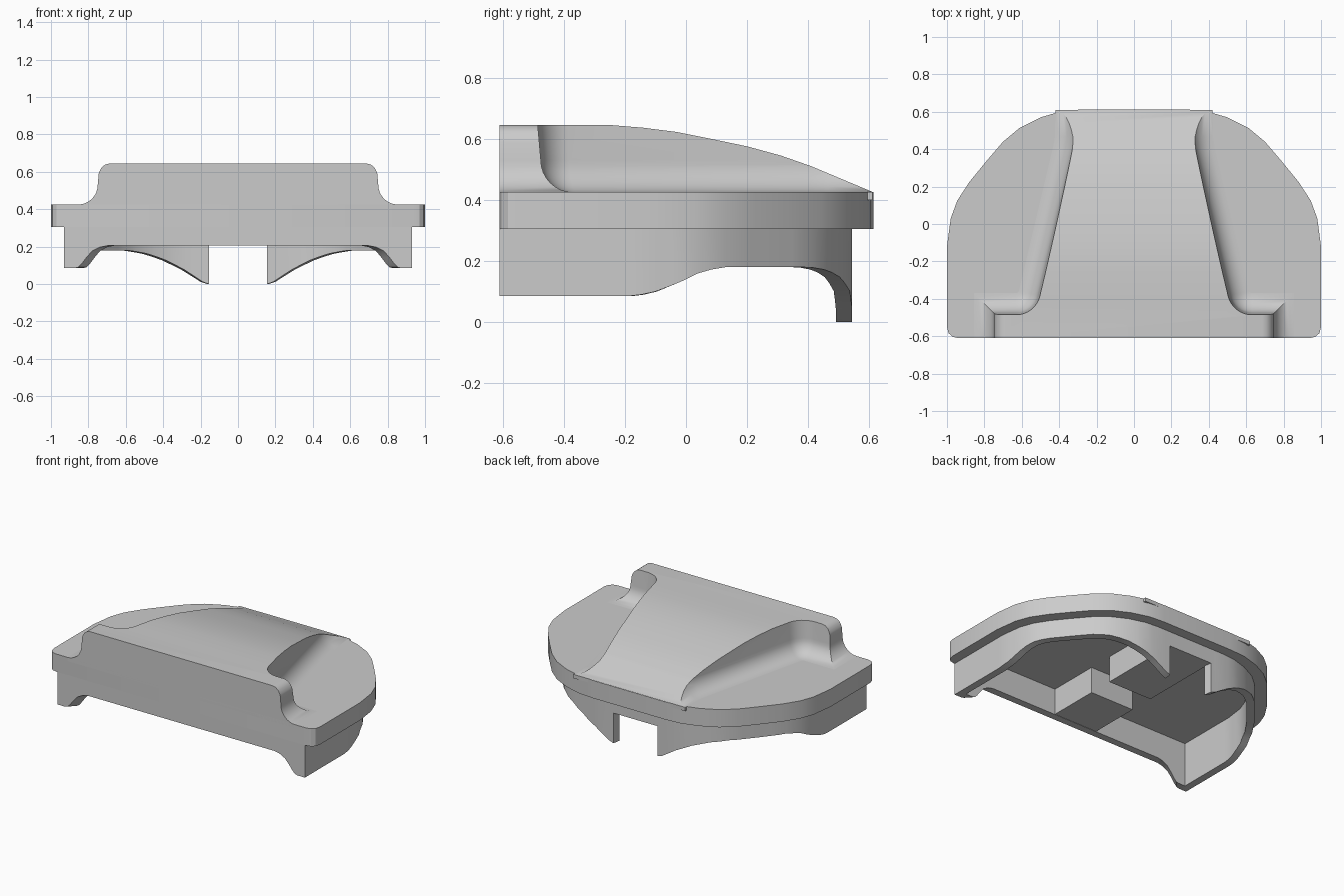
import bpy, bmesh, math
from mathutils import Vector

if "Cube" in bpy.data.objects:
    bpy.data.objects.remove(bpy.data.objects["Cube"])


def finish(obj, angle=28):
    bpy.ops.object.select_all(action='DESELECT')
    obj.select_set(True)
    bpy.context.view_layer.objects.active = obj
    bpy.ops.object.shade_smooth_by_angle(angle=math.radians(angle))


def loft(name, rings, closed=False):
    """Skin equal-length rings; cap the ends, or join last to first."""
    bm = bmesh.new()
    vs = [[bm.verts.new(p) for p in r] for r in rings]
    n = len(rings[0])
    pairs = list(zip(vs, vs[1:] + vs[:1])) if closed else list(zip(vs, vs[1:]))
    for a, b in pairs:
        for i in range(n):
            j = (i + 1) % n
            bm.faces.new((a[i], a[j], b[j], b[i]))
    if not closed:
        bm.faces.new(vs[0])
        bm.faces.new(vs[-1])
    bmesh.ops.recalc_face_normals(bm, faces=bm.faces)
    me = bpy.data.meshes.new(name)
    bm.to_mesh(me)
    bm.free()
    obj = bpy.data.objects.new(name, me)
    bpy.context.collection.objects.link(obj)
    return obj


def boolean(obj, cutter, op):
    cutter.hide_render = True
    m = obj.modifiers.new("cut", 'BOOLEAN')
    m.operation, m.object, m.solver = op, cutter, 'EXACT'
    bpy.context.view_layer.objects.active = obj
    bpy.ops.object.modifier_apply(modifier="cut")
    bpy.data.objects.remove(cutter)


def mirror(half):
    """Close a right-hand contour with its mirror image."""
    return half + [(-x, y) for x, y in reversed(half) if x > 1e-6]


def prism(name, loop, z0, z1):
    return loft(name, [[(x, y, z) for x, y in loop] for z in (z0, z1)])


def interp(table, t):
    if t <= table[0][0]:
        return table[0][1]
    for (a, p), (b, q) in zip(table, table[1:]):
        if t <= b:
            return p + (q - p) * (t - a) / (b - a)
    return table[-1][1]


def box(name, x, y0, y1, z0, z1):
    finish(prism(name, [(x, y0), (x, y1), (-x, y1), (-x, y0)], z0, z1))


# Shared rounded outline of the sides and back
side_back = [(1, -.12), (.98, .03), (.945, .125), (.88, .225), (.79, .335),
             (.7, .44), (.61, .515), (.5, .57), (.38, .605), (.27, .613)]

# Skirt outer and inner contours
skirt_half = [(x, -.61) for x in (0, .3, .6, .7, .74, .78, .81, .835, .855, .875)]
corners = [(.93, -.61)] + [(x * .93, -.61 + (y + .61) * .943) for x, y in side_back]
for (ax, ay), (bx, by) in zip(corners, corners[1:]):
    k = max(1, int(math.hypot(bx - ax, by - ay) / .04))
    skirt_half += [(ax + (bx - ax) * i / k, ay + (by - ay) * i / k) for i in range(k)]
skirt_half += [corners[-1], (.2, .543), (.1652, .543), (.1648, .543), (0, .543)]
outer = mirror(skirt_half)
inner = [(x * .88 / .93, -.56 + (y + .61) * 1.05 / 1.153) for x, y in outer]

front_edge = [(.7, .205), (.75, .195), (.79, .17), (.83, .115), (.855, .09), (.875, .085)]
side_edge = [(-.17, .085), (-.1, .1), (-.02, .13), (.05, .165), (.12, .18)]
back_edge = [(.165, 0), (.2, .012), (.3, .075), (.4, .125), (.5, .16), (.6, .178), (.65, .18)]


def bottom(x, y):
    x = abs(x)
    if y < -.605:
        return interp(front_edge, x)
    if y < .3:
        return interp(side_edge, y)
    return .205 if x < .165 else interp(back_edge, x)


low = [bottom(x, y) for x, y in outer]
skirt = loft("skirt", [
    [(x, y, .306) for x, y in outer],
    [(x, y, z) for (x, y), z in zip(outer, low)],
    [(x, y, z) for (x, y), z in zip(inner, low)],
    [(x, y, .306) for x, y in inner]], closed=True)
finish(skirt)

# Flange plate with hollow underside
plate_half = [(.94, -.61), (.97, -.603), (.992, -.583), (1, -.55)] + side_back
plate = prism("flange_plate", mirror(plate_half), .305, .425)
boolean(plate, prism("cavity", inner, .1, .385), 'DIFFERENCE')
finish(plate)

# Raised body: footprint with a concave fillet at its base
arc = [math.radians(270 - 76.6 * i / 8) for i in range(9)]
foot = [(.75, -.7), (.75, -.475)]
foot += [(.63 + .12 * math.cos(a), -.355 + .12 * math.sin(a)) for a in arc]
foot += [(.33, .39), (.317, .46), (.315, .64)]


def offset(pts, d):
    out = []
    for i, p in enumerate(pts):
        ns = []
        for a, b in ((i - 1, i), (i, i + 1)):
            if a >= 0 and b < len(pts):
                e = Vector(pts[b]) - Vector(pts[a])
                ns.append(Vector((e.y, -e.x)).normalized())
        n = sum(ns, Vector((0, 0))).normalized()
        q = Vector(p) + n * d / n.dot(ns[0])
        out.append((q.x, q.y))
    return out


R = .105
levels = [(R, .40)]
for i in range(9):
    a = math.pi / 2 * i / 8
    levels.append((R * (1 - math.sin(a)), .425 + R * (1 - math.cos(a))))
levels.append((-.015, .7))
body = loft("raised_body", [[(x, y, z) for x, y in mirror(offset(foot, d))] for d, z in levels])

# Sloping crown that trims the raised body, with rounded ends
crown = [(-.61, .645), (-.25, .645), (-.14, .636), (-.03, .622), (.08, .6), (.2, .575),
         (.31, .545), (.41, .51), (.61, .426)]
shoulder = [(1.2, .1), (.8, .1), (.75, .075), (.742, .045), (.73, .022), (.71, .006), (.685, 0)]


def section(y, t):
    right = [(1.2, .3)] + [(x, t - d) for x, d in shoulder]
    return [(x, y, z) for x, z in mirror(right)]


boolean(body, loft("crown", [section(y, t) for y, t in crown]), 'INTERSECT')
finish(body)

# Blocks under the plate
box("front_block", .165, -.58, -.21, .207, .39)
box("rear_block", .165, -.04, .54, .207, .39)
